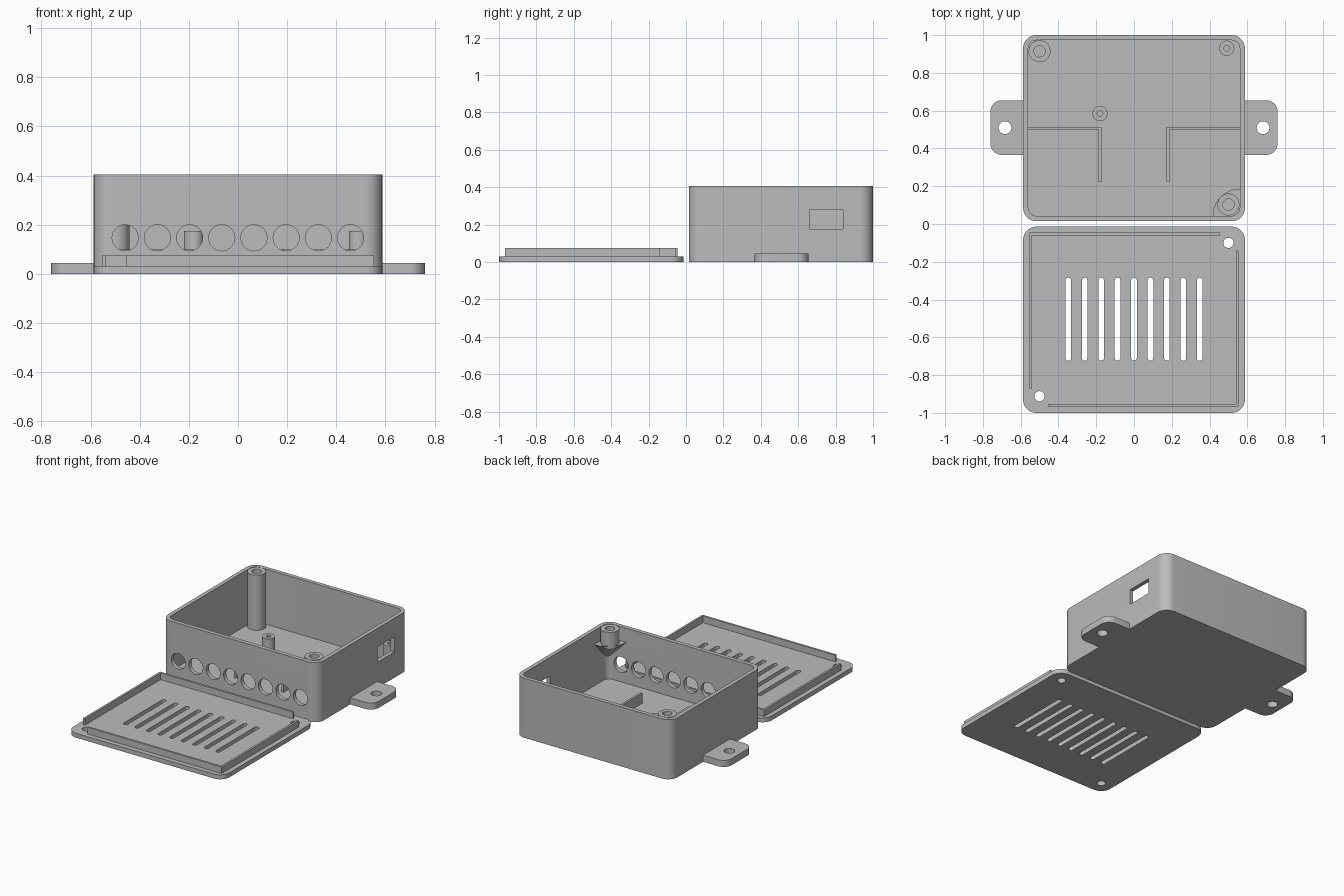
import bpy, bmesh, math
from mathutils import Matrix

cube = bpy.data.objects.get("Cube")
if cube:
    bpy.data.objects.remove(cube, do_unlink=True)

grey = bpy.data.materials.new("plain grey")
grey.use_nodes = True
grey.diffuse_color = (0.5, 0.5, 0.5, 1)
grey.node_tree.nodes["Principled BSDF"].inputs["Base Color"].default_value = (0.5, 0.5, 0.5, 1)


def rounded(x0, x1, y0, y1, r=0, seg=10):
    """Rectangle outline; r is one radius or four (from +x+y, anticlockwise)."""
    radii = r if isinstance(r, (list, tuple)) else [r] * 4
    pts = []
    for i, (cx, cy) in enumerate([(x1, y1), (x0, y1), (x0, y0), (x1, y0)]):
        q = radii[i]
        sx, sy = (1 if cx == x1 else -1), (1 if cy == y1 else -1)
        for k in range(seg + 1 if q else 1):
            a = math.pi / 2 * (i + k / seg)
            p = (cx - sx * q + q * math.cos(a), cy - sy * q + q * math.sin(a))
            if not pts or math.dist(p, pts[-1]) > 1e-5:
                pts.append(p)
    if math.dist(pts[0], pts[-1]) < 1e-5:
        pts.pop()
    return pts


def circle(x, y, r, n=40):
    return [(x + r * math.cos(2 * math.pi * k / n), y + r * math.sin(2 * math.pi * k / n))
            for k in range(n)]


def solid(name, prisms):
    """Object made of prisms, each (outline, z0, z1) with an optional matrix."""
    bm = bmesh.new()
    for outline, z0, z1, *m in prisms:
        low = [bm.verts.new((x, y, z0)) for x, y in outline]
        high = [bm.verts.new((x, y, z1)) for x, y in outline]
        bm.faces.new(low[::-1])
        bm.faces.new(high)
        for i in range(len(low)):
            j = (i + 1) % len(low)
            bm.faces.new((low[i], low[j], high[j], high[i]))
        if m:
            bmesh.ops.transform(bm, matrix=m[0], verts=low + high)
    return finish(name, bm)


def finish(name, bm):
    bmesh.ops.recalc_face_normals(bm, faces=bm.faces)
    mesh = bpy.data.meshes.new(name)
    bm.to_mesh(mesh)
    bm.free()
    mesh.materials.append(grey)
    ob = bpy.data.objects.new(name, mesh)
    bpy.context.collection.objects.link(ob)
    return ob


def cut(ob, prisms):
    cutter = solid("cutter", prisms)
    cutter.hide_render = True
    mod = ob.modifiers.new("cut", "BOOLEAN")
    mod.operation, mod.solver, mod.object = "DIFFERENCE", "EXACT", cutter
    bpy.context.view_layer.objects.active = ob
    bpy.ops.object.modifier_apply(modifier=mod.name)
    bpy.data.objects.remove(cutter, do_unlink=True)


W, TOP, FLOOR = 0.587, 0.405, 0.03
INX, INY0, INY1 = 0.56, 0.043, 0.973
parts = []

# Open box: cavity, row of cable holes in front, port window in the +x wall
box = solid("box_shell", [(rounded(-W, W, 0.015, 1, 0.07), 0, TOP)])
cut(box, [(rounded(-INX, INX, INY0, INY1, 0.043), FLOOR, 0.5)])
to_front = Matrix.Rotation(math.pi / 2, 4, "X")
holes = [(circle(-0.459 + 0.131 * i, 0.147, 0.053), -0.06, 0.02, to_front) for i in range(8)]
cut(box, holes + [(rounded(0.54, 0.62, 0.66, 0.84), 0.175, 0.278)])
parts.append(box)

# Mounting tabs
for side, s in (("left", 1), ("right", -1)):
    if s > 0:
        shape = rounded(0.575, 0.76, 0.366, 0.655, (0.06, 0, 0, 0.06))
    else:
        shape = rounded(-0.76, -0.575, 0.366, 0.655, (0, 0.06, 0.06, 0))
    tab = solid(side + "_mounting_tab", [(shape, 0, 0.045)])
    cut(tab, [(circle(s * 0.683, 0.51, 0.034), -0.1, 0.1)])
    parts.append(tab)

# Screw posts: name, x, y, radius, hole radius, bottom, top
for name, x, y, r, hole, z0, z1 in (
        ("tall_screw_post", -0.5, 0.915, 0.058, 0.03, 0.02, TOP),
        ("corner_screw_post", 0.5, 0.103, 0.058, 0.03, 0.29, TOP),
        ("back_board_post", 0.491, 0.931, 0.04, 0.015, 0.02, 0.175),
        ("middle_board_post", -0.18, 0.585, 0.04, 0.015, 0.02, 0.175)):
    post = solid(name, [(circle(x, y, r), z0, z1)])
    cut(post, [(circle(x, y, hole), z0 + 0.025, z1 + 0.1)])
    parts.append(post)

# Quarter cone that carries the corner post
bm = bmesh.new()
R, CONE = 0.143, 0.31
corner = bm.verts.new((INX, INY0, CONE))
apex = bm.verts.new((INX, INY0, CONE - R))
arc = [bm.verts.new((INX + R * math.cos(a), INY0 + R * math.sin(a), CONE))
       for a in (math.pi / 2 * (1 + k / 12) for k in range(13))]
bm.faces.new([corner] + arc)
for a, b in zip(arc, arc[1:]):
    bm.faces.new((a, apex, b))
bm.faces.new((corner, apex, arc[0]))
bm.faces.new((arc[-1], apex, corner))
parts.append(finish("post_support_cone", bm))

# Low L-shaped dividers on the floor
for side, s in (("left", 1), ("right", -1)):
    xs = sorted((s * 0.172, s * 0.57))
    inner = sorted((s * 0.187, s * 0.6))
    fence = solid(side + "_divider", [(rounded(*xs, 0.222, 0.514), 0.02, 0.1)])
    cut(fence, [(rounded(*inner, 0.1, 0.5), 0, 0.2)])
    parts.append(fence)

# Lid plate with vent slots and screw holes
screws = [(0.5, -0.1), (-0.5, -0.912)]
lid = solid("lid_plate", [(rounded(-W, W, -1, -0.014, 0.07), 0, FLOOR)])
slots = [(rounded(x - 0.015, x + 0.015, -0.724, -0.284, 0.0149, 6), -0.1, 0.1)
         for x in (0.087 * i for i in range(-4, 5))]
cut(lid, slots + [(circle(x, y, 0.027), -0.1, 0.1) for x, y in screws])
parts.append(lid)

# Locating lip on the lid, cleared around the two screws
lip = solid("lid_lip", [(rounded(-0.554, 0.554, -0.967, -0.046), 0.025, 0.075)])
cut(lip, [(rounded(-0.54, 0.54, -0.953, -0.06), -0.1, 0.2)])
cut(lip, [(rounded(x - 0.045 if x > 0 else x - 0.1, x + 0.1 if x > 0 else x + 0.045,
                   y - 0.04 if x > 0 else y - 0.1, y + 0.1 if x > 0 else y + 0.04), FLOOR - 0.1, 0.2)
          for x, y in screws])
parts.append(lip)

# Smooth round walls, keep edges sharp
bpy.ops.object.select_all(action="DESELECT")
for ob in parts:
    ob.select_set(True)
bpy.context.view_layer.objects.active = box
bpy.ops.object.shade_smooth_by_angle()
